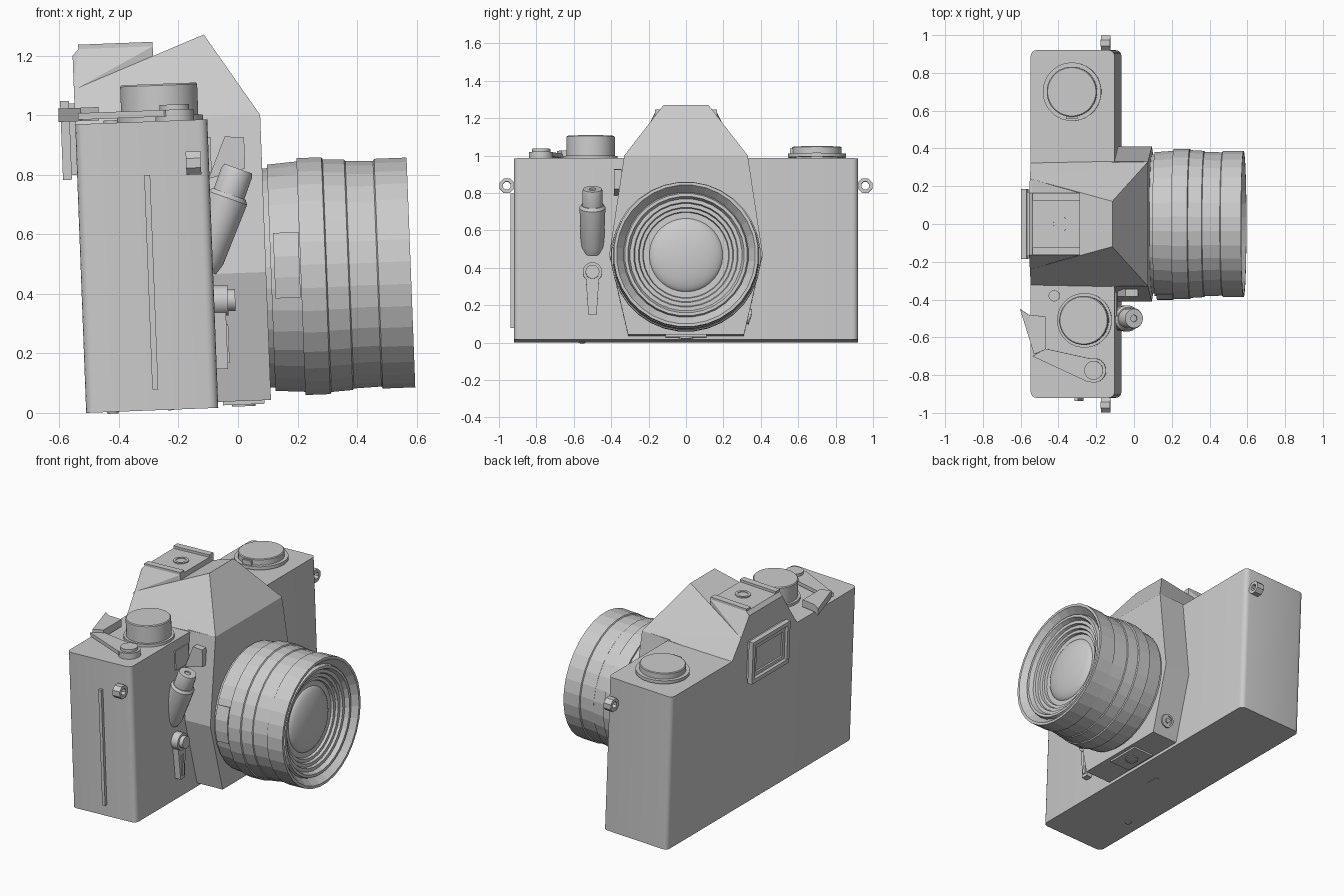
import bpy, bmesh, math
from mathutils import Matrix, Vector

cube = bpy.data.objects.get("Cube")
if cube:
    bpy.data.objects.remove(cube, do_unlink=True)

grey = bpy.data.materials.new("plain grey")
grey.use_nodes = True
grey.diffuse_color = (0.6, 0.6, 0.6, 1)
grey.node_tree.nodes["Principled BSDF"].inputs["Base Color"].default_value = (0.6, 0.6, 0.6, 1)

# The whole camera leans back slightly; parts are built upright with
# x = distance from the back plate, z = height above the base.
LEAN = Matrix.Translation((-0.51, 0, 0)) @ Matrix.Rotation(-0.038, 4, 'Y')
X, Y, Z = Vector((1, 0, 0)), Vector((0, 1, 0)), Vector((0, 0, 1))


def finish(name, bm, smooth=False):
    bmesh.ops.recalc_face_normals(bm, faces=bm.faces)
    mesh = bpy.data.meshes.new(name)
    bm.to_mesh(mesh)
    bm.free()
    mesh.materials.append(grey)
    ob = bpy.data.objects.new(name, mesh)
    bpy.context.collection.objects.link(ob)
    ob.matrix_world = LEAN
    if smooth:
        bpy.ops.object.select_all(action='DESELECT')
        ob.select_set(True)
        bpy.context.view_layer.objects.active = ob
        bpy.ops.object.shade_smooth_by_angle(angle=math.radians(32))
    return ob


def box(name, x, y, z):
    return hull(name, [(a, b, c) for a in x for b in y for c in z])


def hull(name, points):
    bm = bmesh.new()
    verts = [bm.verts.new(p) for p in points]
    bmesh.ops.convex_hull(bm, input=verts)
    bmesh.ops.dissolve_limit(bm, angle_limit=0.01, verts=bm.verts, edges=bm.edges)
    return finish(name, bm)


def prism(name, outline, direction):
    """Extrude a flat outline of 3D points."""
    bm = bmesh.new()
    face = bm.faces.new([bm.verts.new(p) for p in outline])
    new = bmesh.ops.extrude_face_region(bm, geom=[face])["geom"]
    bmesh.ops.translate(bm, vec=direction, verts=[v for v in new if isinstance(v, bmesh.types.BMVert)])
    return finish(name, bm)


def lathe(name, profile, origin, axis=Z, sides=32, smooth=True):
    """Spin (height, radius) pairs about an axis; ends are capped."""
    turn = Matrix.Translation(origin) @ axis.to_track_quat('Z', 'Y').to_matrix().to_4x4()
    bm = bmesh.new()
    rings = []
    for h, r in profile:
        rings.append([bm.verts.new(turn @ Vector((r * math.cos(a), r * math.sin(a), h)))
                      for a in (math.tau * (i + 0.5) / sides for i in range(sides))])
    for low, high in zip(rings, rings[1:]):
        for i in range(sides):
            j = (i + 1) % sides
            bm.faces.new((low[i], low[j], high[j], high[i]))
    bm.faces.new(rings[0])
    bm.faces.new(rings[-1])
    return finish(name, bm, smooth)


# Main body with rounded upright corners
bm = bmesh.new()
bmesh.ops.create_cube(bm, size=1, matrix=Matrix.Translation((0.222, 0, 0.485)) @ Matrix.Diagonal((0.444, 1.84, 0.97, 1)))
upright = [e for e in bm.edges if abs(e.verts[0].co.z - e.verts[1].co.z) > 0.5]
bmesh.ops.bevel(bm, geom=upright, offset=0.03, segments=4, profile=0.5, affect='EDGES')
finish("body", bm, True)

# Front apron that carries the lens
prism("lens_apron", [(0.43, y, z) for y, z in
      [(-0.31, 0.02), (0.31, 0.02), (0.41, 0.45), (0.33, 0.978), (-0.33, 0.978), (-0.41, 0.45)]], X * 0.192)

# Pentaprism hump and the raised shoe pedestal behind it
hump, pedestal = [], []
for s in (-1, 1):
    hump += [(0, s * 0.33, 0.96), (0, s * 0.24, 1.087), (0.443, s * 0.12, 1.255),
             (0.622, s * 0.33, 0.978), (0.443, s * 0.33, 0.96)]
    pedestal += [(0, s * 0.24, 1.085), (0, s * 0.165, 1.2), (0.27, s * 0.165, 1.2),
                 (0.27, s * 0.165, 1.17), (0.02, s * 0.165, 1.222), (0.27, s * 0.165, 1.222)]
hull("prism_hump", hump)
hull("shoe_pedestal", pedestal)
for s in (-1, 1):
    box("shoe_rail", (0.02, 0.27), (s * 0.125, s * 0.165), (1.22, 1.237))
lathe("shoe_contact", [(0, 0.045), (0.008, 0.045), (0.008, 0.03), (0.004, 0.03)], (0.16, 0, 1.22), sides=20)

# Viewfinder eyepiece with stepped window
box("eyepiece_base", (-0.02, 0.02), (-0.17, 0.17), (0.80, 1.04))
bm = bmesh.new()
bmesh.ops.create_cube(bm, size=1, matrix=Matrix.Translation((-0.033, 0, 0.917)) @ Matrix.Diagonal((0.03, 0.37, 0.265, 1)))
window = [min(bm.faces, key=lambda f: f.calc_center_median().x)]
for inset, depth in ((0.035, 0), (0.012, -0.012), (0.03, 0), (0.005, -0.008)):
    bmesh.ops.inset_region(bm, faces=window, thickness=inset)
    bmesh.ops.translate(bm, vec=(-depth, 0, 0), verts=window[0].verts)
finish("eyepiece", bm)

# Lens barrel with stepped rings and a recessed front
CENTRE = Vector((0, 0, 0.43))
lathe("lens_barrel", [
    (0.60, 0.37), (0.638, 0.37), (0.638, 0.382), (0.738, 0.389), (0.738, 0.40), (0.822, 0.40),
    (0.826, 0.393), (0.898, 0.389), (0.902, 0.384), (0.995, 0.381), (0.999, 0.388), (1.108, 0.388),
    (1.108, 0.372), (1.065, 0.335), (1.085, 0.328), (1.085, 0.312), (1.06, 0.30), (1.06, 0.28),
    (1.045, 0.275), (1.045, 0.255), (1.03, 0.25), (1.03, 0.232), (1.015, 0.228), (1.015, 0.19)],
    CENTRE, X, smooth=False)
dome = [(1.005 + 0.055 * math.sin(a), 0.2 * math.cos(a)) for a in (math.pi * i / 20 for i in range(10))]
lathe("front_glass", dome + [(1.06, 0.005)], CENTRE, X, 40)
hull("focus_tab", [(x, y, z) for x in (0.65, 0.735) for y, z in
     ((-0.36, 0.36), (-0.37, 0.58), (-0.393, 0.36), (-0.372, 0.58), (-0.402, 0.43), (-0.399, 0.5))])

# Speed dial, counter and rewind crank on the top plate
lathe("speed_dial", [(0, 0.145), (0.022, 0.145), (0.022, 0.13), (0.125, 0.13), (0.13, 0.125)], (0.285, -0.51, 0.965))
lathe("shutter_button", [(0, 0.03), (0.012, 0.03)], (0.125, -0.38, 0.967), sides=16)
lathe("rewind_knob", [(0, 0.12), (0.015, 0.12), (0.015, 0.155), (0.035, 0.155), (0.035, 0.133),
                      (0.068, 0.133), (0.072, 0.128)], (0.22, 0.70, 0.967))
box("rewind_notch", (0.19, 0.25), (0.555, 0.60), (0.99, 1.03))

# Film advance lever
prism("advance_arm", [(x, y, 0.985) for x, y in
      [(0.01, -0.70), (0.30, -0.835), (0.36, -0.81), (0.385, -0.765), (0.35, -0.72), (0.08, -0.66)]], Z * 0.022)
prism("advance_tip", [(x, y, 0.98) for x, y in
      [(-0.055, -0.45), (-0.01, -0.48), (0.08, -0.49), (0.08, -0.665), (0.02, -0.69)]], Z * 0.045)
lathe("advance_pivot", [(-0.02, 0.065), (0.04, 0.065), (0.04, 0.05), (0.057, 0.05)], (0.335, -0.775, 0.967), sides=20)

# Strap lugs with holes, and the back door hinge strip
for s in (-1, 1):
    bm = bmesh.new()
    rings = []
    for x, r in ((0.367, 0.022), (0.367, 0.042), (0.417, 0.042), (0.417, 0.022)):
        rings.append([bm.verts.new((x, s * (0.958 + r * math.cos(a)), 0.825 + r * math.sin(a)))
                      for a in (math.tau * (i + 0.5) / 8 for i in range(8))])
    for k in range(4):
        low, high = rings[k], rings[(k + 1) % 4]
        for i in range(8):
            j = (i + 1) % 8
            bm.faces.new((low[i], low[j], high[j], high[i]))
    finish("strap_lug", bm)
box("hinge_strip", (0.225, 0.245), (-0.938, -0.91), (0.07, 0.79))

# Self timer lever: slanted barrel with a cap
tilt = Vector((math.sin(0.38), 0, math.cos(0.38)))
lathe("timer_barrel", [(-0.02, 0.05), (0.02, 0.062), (0.235, 0.07), (0.25, 0.06)], (0.415, -0.5, 0.485), tilt, 20)
lathe("timer_cap", [(0.24, 0.048), (0.25, 0.055), (0.325, 0.055), (0.34, 0.05), (0.34, 0.018), (0.33, 0.018)],
      (0.415, -0.5, 0.485), tilt, 20)

# Flash socket bracket beside the apron
box("bracket_plate", (0.44, 0.452), (-0.49, -0.36), (0.79, 0.91))
prism("bracket_wing", [(x, -0.385, z) for x, z in [(0.44, 0.77), (0.50, 0.91), (0.565, 0.905), (0.565, 0.80)]], Y * 0.04)

# Lens release button and its lever
lathe("release_button", [(0, 0.052), (0.05, 0.052), (0.05, 0.037), (0.075, 0.037)], (0.44, -0.5, 0.36), X, 20)
hull("release_lever", [(x, y, z) for x in (0.44, 0.482) for y, z in
     ((-0.535, 0.32), (-0.465, 0.32), (-0.522, 0.13), (-0.478, 0.13))])
box("release_lever_ridge", (0.47, 0.488), (-0.51, -0.49), (0.15, 0.28))

# Round button on the lower slope of the apron
slope = Vector((0, 0.43, -0.10)).normalized()
lathe("preview_button", [(-0.01, 0.042), (0.012, 0.042), (0.012, 0.03), (0.006, 0.03), (0.006, 0.015), (0.016, 0.015)],
      (0.54, 0.333, 0.12), slope, 20)

# Underside: tripod plate, screw and slot
box("tripod_plate", (0.46, 0.60), (-0.11, 0.11), (0.008, 0.03))
lathe("tripod_socket", [(0, 0.04), (0.006, 0.04), (0.006, 0.03), (0.002, 0.03)], (0.53, 0, 0.008), -Z, 20)
lathe("rewind_release", [(-0.01, 0.06), (0.002, 0.06), (0.002, 0.02), (0.008, 0.018)], (0.09, -0.555, 0.002), -Z, 24)
box("base_slot", (0.275, 0.295), (-0.13, -0.05), (-0.002, 0.01))
